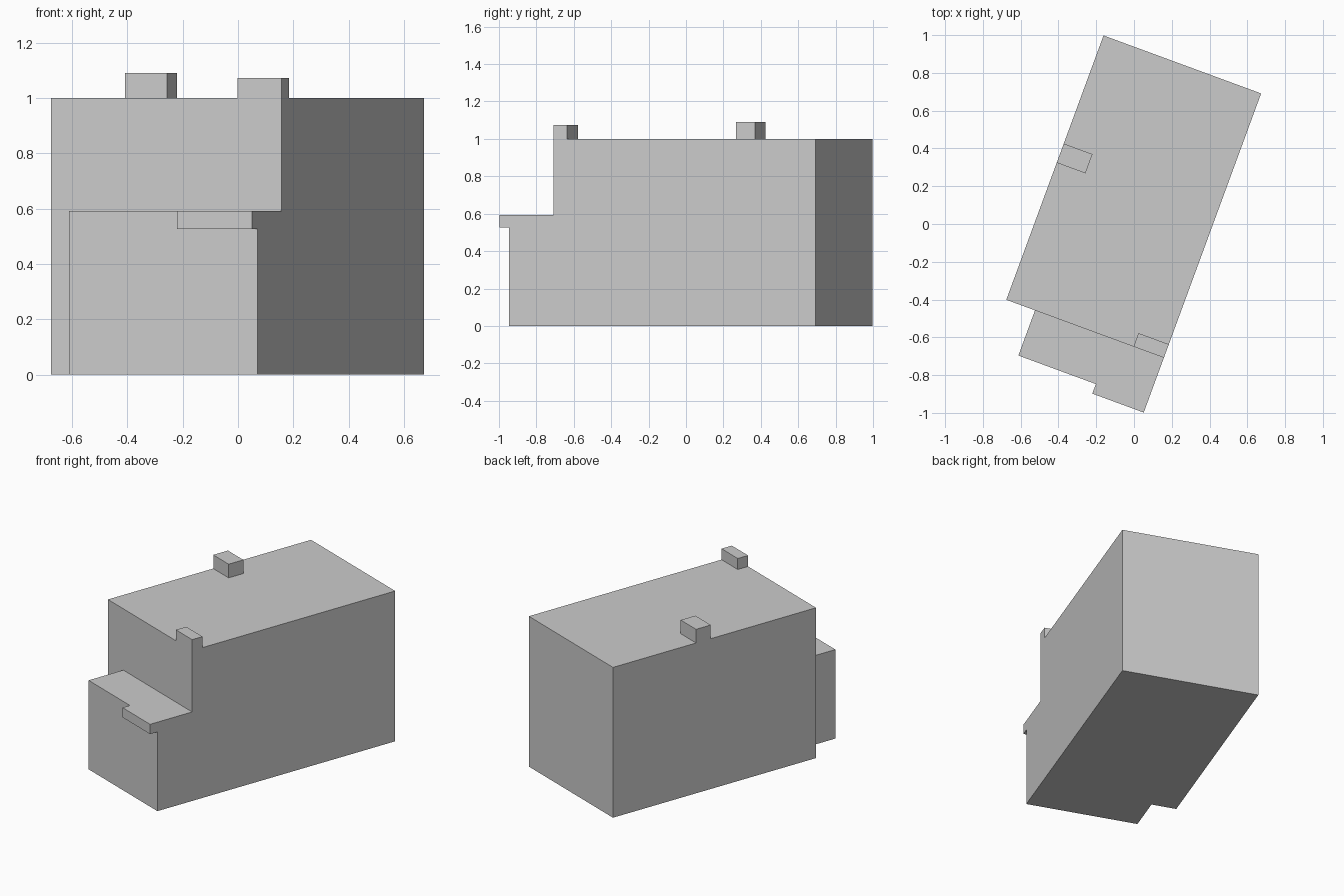
import bpy, bmesh, math
from mathutils import Matrix

if "Cube" in bpy.data.objects:
    bpy.data.objects.remove(bpy.data.objects["Cube"])

TURN = Matrix.Rotation(math.radians(-20.2), 4, 'Z')
LEFT, RIGHT, FRONT, BACK = -0.496, 0.393, -0.610, 0.881


def box(name, x, y, z):
    """Box from min/max pairs in the building's own axes, turned on the site."""
    bm = bmesh.new()
    bmesh.ops.create_cube(bm, size=1)
    for v in bm.verts:
        v.co = [r[0] if c < 0 else r[1] for c, r in zip(v.co, (x, y, z))]
    bm.transform(TURN)
    mesh = bpy.data.meshes.new(name)
    bm.to_mesh(mesh)
    bm.free()
    obj = bpy.data.objects.new(name, mesh)
    bpy.context.collection.objects.link(obj)
    return obj


# Main block
house = box("building", (LEFT, RIGHT), (FRONT, BACK), (0, 1.0))

parts = [
    # Low front wing and its overhanging canopy
    box("front_wing", (-0.334, RIGHT), (-0.865, FRONT), (0, 0.592)),
    box("canopy", (0.103, RIGHT), (-0.919, -0.865), (0.527, 0.592)),
    # Chimneys flush with the walls
    box("side_chimney", (LEFT, -0.334), (0.163, 0.271), (1.0, 1.091)),
    box("front_chimney", (0.222, RIGHT), (FRONT, -0.534), (1.0, 1.073)),
]

# Join the parts into one solid shell
for part in parts:
    mod = house.modifiers.new(part.name, 'BOOLEAN')
    mod.operation = 'UNION'
    mod.solver = 'EXACT'
    mod.object = part
graph = bpy.context.evaluated_depsgraph_get()
mesh = bpy.data.meshes.new_from_object(house.evaluated_get(graph))
house.modifiers.clear()
house.data = mesh
for part in parts:
    bpy.data.objects.remove(part)

# Merge coplanar faces
bm = bmesh.new()
bm.from_mesh(mesh)
bmesh.ops.remove_doubles(bm, verts=bm.verts, dist=1e-4)
bmesh.ops.dissolve_limit(bm, angle_limit=math.radians(1), verts=bm.verts, edges=bm.edges)
bm.to_mesh(mesh)
bm.free()
